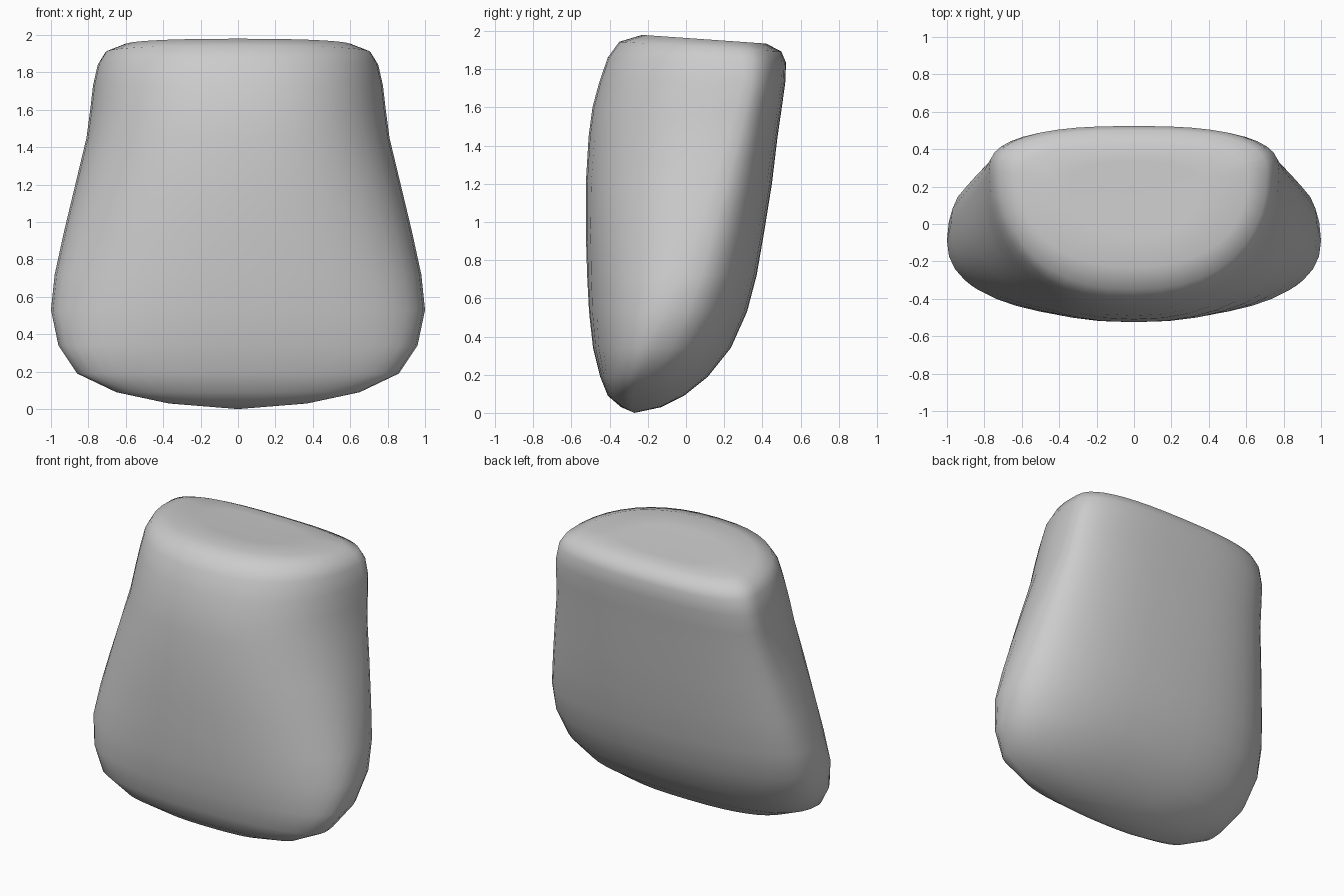
import bpy, bmesh
from math import cos, sin, pi, copysign

if "Cube" in bpy.data.objects:
    bpy.data.objects.remove(bpy.data.objects["Cube"])

# Horizontal sections: z, half width, front y, widest y, back y, top tilt
SECTIONS = [
    (0.03, 0.37, -0.34, -0.28, -0.13, 0),
    (0.09, 0.65, -0.41, -0.28, -0.01, 0),
    (0.19, 0.86, -0.45, -0.25, 0.115, 0),
    (0.34, 0.96, -0.487, -0.17, 0.235, 0),
    (0.53, 1.00, -0.508, -0.09, 0.32, 0),
    (0.72, 0.98, -0.518, -0.01, 0.37, 0),
    (0.95, 0.93, -0.525, 0.06, 0.41, 0),
    (1.20, 0.87, -0.525, 0.14, 0.45, 0),
    (1.45, 0.81, -0.510, 0.22, 0.48, 0),
    (1.60, 0.79, -0.490, 0.26, 0.502, 0),
    (1.73, 0.775, -0.455, 0.29, 0.52, 0),
    (1.84, 0.75, -0.410, 0.29, 0.524, 0.03),
    (1.905, 0.71, -0.35, 0.28, 0.50, 0.06),
    (1.943, 0.61, -0.23, 0.26, 0.42, 0.07),
    (1.942, 0.35, -0.06, 0.20, 0.33, 0.07),
]
SEGMENTS = 40


def spow(v, p):
    return copysign(abs(v) ** p, v)


def ring(bm, z, w, front, mid, back, tilt):
    verts = []
    for i in range(SEGMENTS):
        a = 2 * pi * i / SEGMENTS
        n = 2.6 if sin(a) > 0 else 2.3
        depth = back - mid if sin(a) > 0 else mid - front
        y = mid + depth * spow(sin(a), 2 / n)
        x = w * spow(cos(a), 2 / n)
        verts.append(bm.verts.new((x, y, z - tilt * (y - 0.3))))
    return verts


# Rounded wedge-shaped body
bm = bmesh.new()
rings = [ring(bm, *s) for s in SECTIONS]
bottom = bm.verts.new((0, -0.27, 0.0))
top = bm.verts.new((0, 0.14, 1.948))
for i in range(SEGMENTS):
    j = (i + 1) % SEGMENTS
    for lo, hi in zip(rings, rings[1:]):
        bm.faces.new((lo[i], lo[j], hi[j], hi[i]))
    bm.faces.new((bottom, rings[0][j], rings[0][i]))
    bm.faces.new((top, rings[-1][i], rings[-1][j]))
bmesh.ops.recalc_face_normals(bm, faces=bm.faces)
for f in bm.faces:
    f.smooth = True
mesh = bpy.data.meshes.new("rounded_body")
bm.to_mesh(mesh)
bm.free()
body = bpy.data.objects.new("rounded_body", mesh)
bpy.context.collection.objects.link(body)
